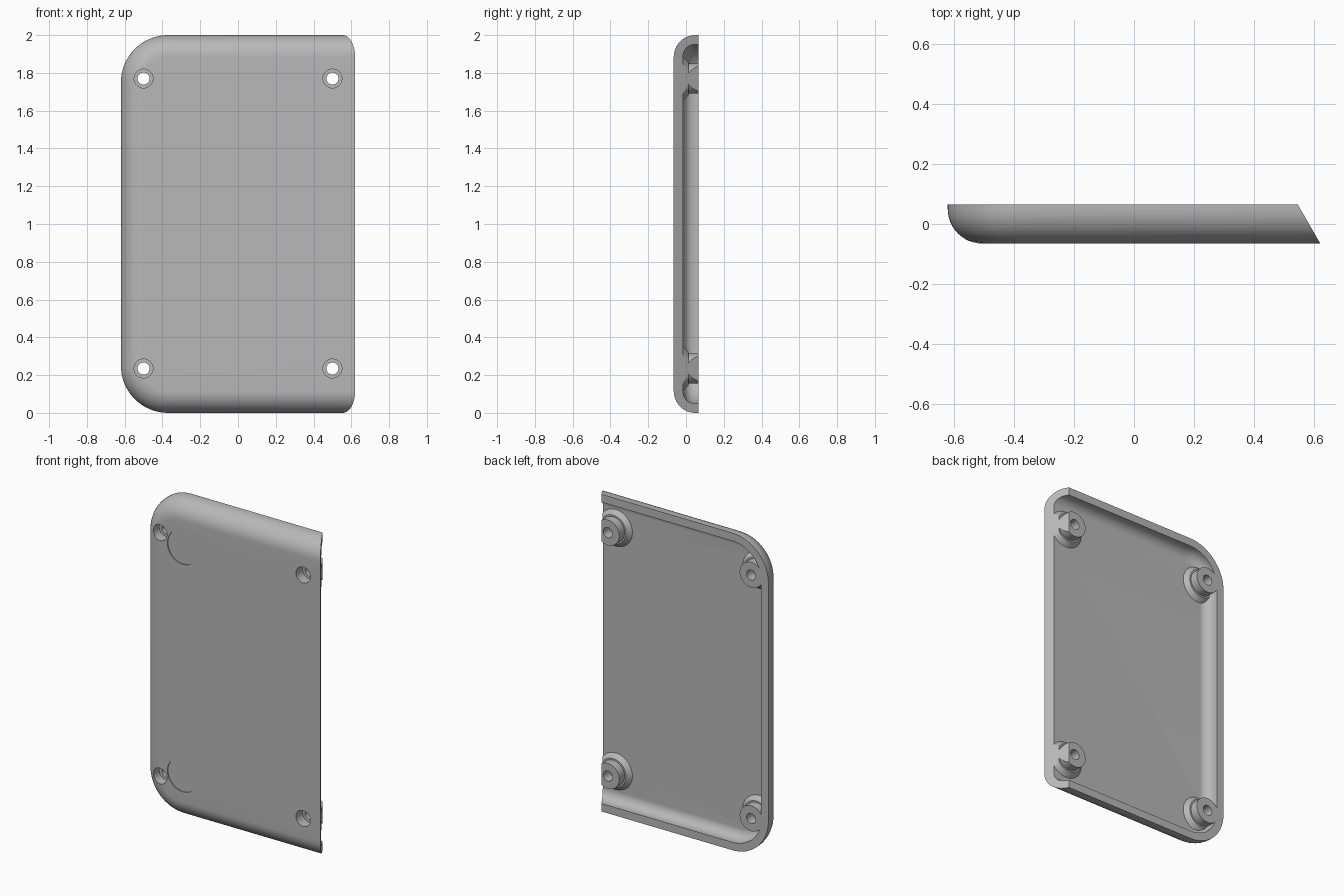
import bpy, bmesh, math
from mathutils import Matrix

cube = bpy.data.objects.get("Cube")
if cube:
    bpy.data.objects.remove(cube)

BACK, FRONT = 0.065, -0.065
HALF_X, CORNER, HEIGHT = 0.62, 0.25, 2.0
FLOOR, WALL = -0.015, 0.05

grey = bpy.data.materials.new("plain grey")
grey.use_nodes = True
grey.diffuse_color = (0.48, 0.48, 0.48, 1)
grey.node_tree.nodes["Principled BSDF"].inputs["Base Color"].default_value = (0.48, 0.48, 0.48, 1)


def finish(name, bm):
    bmesh.ops.recalc_face_normals(bm, faces=bm.faces)
    mesh = bpy.data.meshes.new(name)
    bm.to_mesh(mesh)
    bm.free()
    mesh.materials.append(grey)
    obj = bpy.data.objects.new(name, mesh)
    bpy.context.collection.objects.link(obj)
    return obj


def outline(inset, right):
    """Plate outline in x and z, rounded on the -x side only."""
    pts = [(right, inset)]
    r = CORNER - inset
    cx = CORNER - HALF_X
    for cz, start in ((CORNER, 270), (HEIGHT - CORNER, 180)):
        for i in range(17):
            a = math.radians(start - 90 * i / 16)
            pts.append((cx + r * math.cos(a), cz + r * math.sin(a)))
    pts.append((right, HEIGHT - inset))
    return pts


def tray(name, inset, front, fillet, back, right):
    """Solid block with a filleted front edge."""
    bm = bmesh.new()
    levels = []
    for i in range(13):
        a = math.pi / 2 * i / 12
        levels.append((inset + fillet * (1 - math.sin(a)), front + fillet * (1 - math.cos(a))))
    levels.append((inset, back))
    rings = [[bm.verts.new((x, y, z)) for x, z in outline(d, right)] for d, y in levels]
    for a, b in zip(rings, rings[1:]):
        for i in range(len(a)):
            j = (i + 1) % len(a)
            bm.faces.new((a[i], a[j], b[j], b[i]))
    bm.faces.new(rings[0])
    bm.faces.new(rings[-1])
    return finish(name, bm)


def cylinder(name, x, z, y0, y1, r0, r1=None):
    """Round bar or cone running along y."""
    bm = bmesh.new()
    bmesh.ops.create_cone(bm, cap_ends=True, segments=48, radius1=r0,
                          radius2=r0 if r1 is None else r1, depth=y1 - y0)
    turn = Matrix.Rotation(-math.pi / 2, 4, 'X')
    bmesh.ops.transform(bm, matrix=Matrix.Translation((x, (y0 + y1) / 2, z)) @ turn, verts=bm.verts)
    return finish(name, bm)


def prism(name, profile):
    """Tall block from an x-y profile."""
    bm = bmesh.new()
    low = [bm.verts.new((x, y, -0.5)) for x, y in profile]
    face = bm.faces.new(low)
    top = bmesh.ops.extrude_face_region(bm, geom=[face])["geom"]
    verts = [v for v in top if isinstance(v, bmesh.types.BMVert)]
    bmesh.ops.translate(bm, vec=(0, 0, 3), verts=verts)
    return finish(name, bm)


def subtract(target, cutter):
    mod = target.modifiers.new("cut", 'BOOLEAN')
    mod.operation = 'DIFFERENCE'
    mod.solver = 'EXACT'
    mod.object = cutter
    bpy.context.view_layer.objects.active = target
    bpy.ops.object.modifier_apply(modifier=mod.name)
    bpy.data.objects.remove(cutter)


# Outer body and the hollow behind it
cover = tray("cover_shell", 0, FRONT, 0.115, 0.1, 0.75)
cavity = tray("cavity", WALL, FLOOR, 0.06, 0.15, 0.9)

# Screw bosses are left standing inside the hollow
screws = [(x, z) for x in (-0.5, 0.5) for z in (0.235, 1.77)]
for x, z in screws:
    subtract(cavity, cylinder("boss", x, z, -0.04, 0.2, 0.08))
    subtract(cavity, cylinder("boss_collar", x, z, -0.025, 0.012, 0.125, 0.09))
subtract(cover, cavity)

# Counterbored screw holes
for x, z in screws:
    subtract(cover, cylinder("counterbore", x, z, -0.2, 0.0, 0.05))
    subtract(cover, cylinder("screw_hole", x, z, -0.3, 0.3, 0.032))

# Shallow round recesses for pads
for z in (0.285, 1.72):
    subtract(cover, cylinder("pad_recess", -0.34, z, -0.2, FRONT + 0.006, 0.107))

# Trim the back flat and the open end on a slant
subtract(cover, prism("back_trim", [(-2, BACK), (2, BACK), (2, 0.5), (-2, 0.5)]))
slope = (0.62 - 0.545) / (BACK - FRONT)
subtract(cover, prism("end_trim", [(0.62 + slope * 0.2, FRONT - 0.2), (1.5, FRONT - 0.2),
                                   (1.5, BACK + 0.2), (0.545 - slope * 0.2, BACK + 0.2)]))

# Smooth fillets, sharp edges
bpy.ops.object.select_all(action='DESELECT')
cover.select_set(True)
bpy.context.view_layer.objects.active = cover
bpy.ops.object.shade_smooth_by_angle(angle=math.radians(30))
